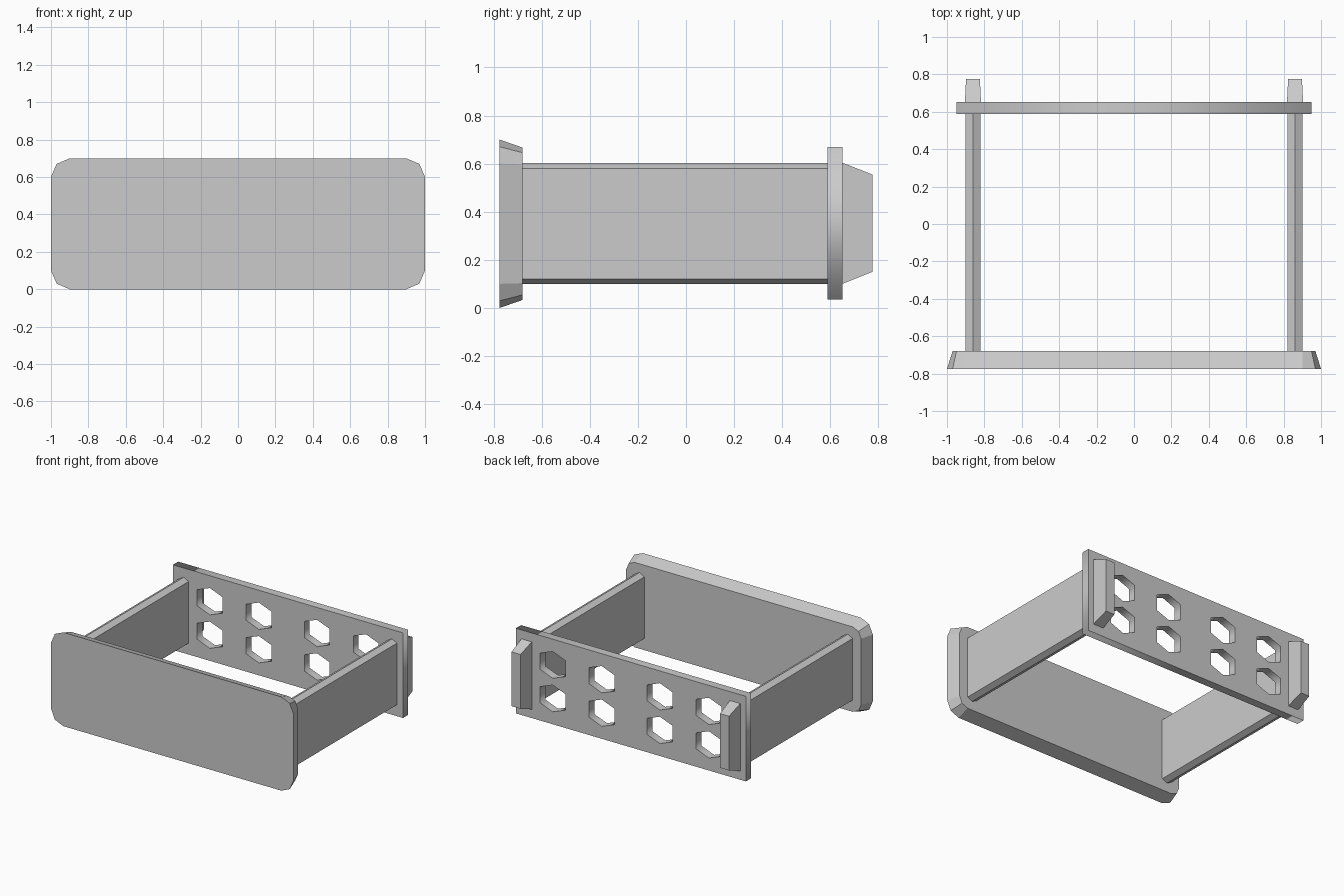
import bpy, bmesh
from math import pi

if "Cube" in bpy.data.objects:
    bpy.data.objects.remove(bpy.data.objects["Cube"])


def loft(name, rings):
    """Closed solid through matching rings of points, capped at both ends."""
    bm = bmesh.new()
    loops = [[bm.verts.new(p) for p in ring] for ring in rings]
    n = len(loops[0])
    for a, b in zip(loops, loops[1:]):
        for i in range(n):
            j = (i + 1) % n
            bm.faces.new((a[i], a[j], b[j], b[i]))
    bm.faces.new(loops[0])
    bm.faces.new(loops[-1])
    bmesh.ops.recalc_face_normals(bm, faces=bm.faces)
    mesh = bpy.data.meshes.new(name)
    bm.to_mesh(mesh)
    bm.free()
    ob = bpy.data.objects.new(name, mesh)
    bpy.context.collection.objects.link(ob)
    return ob


def rounded(y, hx, hz, r):
    """Rectangle around z = 0.35 with two-segment rounded corners."""
    k = 0.3 * r
    corner = [(hx, hz - r), (hx - k, hz - k), (hx - r, hz)]
    pts = []
    for sx, sz, order in ((1, 1, 1), (-1, 1, -1), (-1, -1, 1), (1, -1, -1)):
        pts += [(sx * x, y, 0.35 + sz * z) for x, z in corner[::order]]
    return pts


def rect(y, x0, x1, z0, z1):
    return [(x0, y, z0), (x1, y, z0), (x1, y, z1), (x0, y, z1)]


# front panel, tapering towards the back
loft("front_panel", [rounded(-0.775, 1.0, 0.35, 0.10),
                     rounded(-0.68, 0.97, 0.317, 0.07)])

# side boards with ridged edges, and the tapered rear stops behind them
section = [(0.82, 0.12), (0.86, 0.10), (0.90, 0.12),
           (0.90, 0.58), (0.86, 0.602), (0.82, 0.58)]
for side, s in (("right", 1), ("left", -1)):
    loft(side + "_side_board",
         [[(s * x, y, z) for x, z in section] for y in (-0.68, 0.59)])
    loft(side + "_rear_stop",
         [rect(0.65, s * 0.818, s * 0.904, 0.10, 0.604),
          rect(0.775, s * 0.824, s * 0.898, 0.15, 0.555)])

# back panel: flat outline with two rows of hexagonal holes
curve = bpy.data.curves.new("back_panel", 'CURVE')
curve.dimensions = '2D'
curve.fill_mode = 'BOTH'
curve.extrude = 0.031


def outline(pts):
    sp = curve.splines.new('POLY')
    sp.points.add(len(pts) - 1)
    for p, (x, z) in zip(sp.points, pts):
        p.co = (x, z, 0, 1)
    sp.use_cyclic_u = True


outline([(-0.95, 0.035), (0.95, 0.035), (0.95, 0.67), (-0.95, 0.67)])
hexagon = [(0.105, -0.06), (0.105, 0.06), (0, 0.1),
           (-0.105, 0.06), (-0.105, -0.06), (0, -0.1)]
for cx in (-0.645, -0.24, 0.24, 0.645):
    for cz in (0.228, 0.478):
        outline([(cx + x, cz + z) for x, z in hexagon])
back = bpy.data.objects.new("back_panel", curve)
back.location.y = 0.62
back.rotation_euler.x = pi / 2
bpy.context.collection.objects.link(back)
bpy.context.view_layer.objects.active = back
back.select_set(True)
bpy.ops.object.convert(target='MESH')
